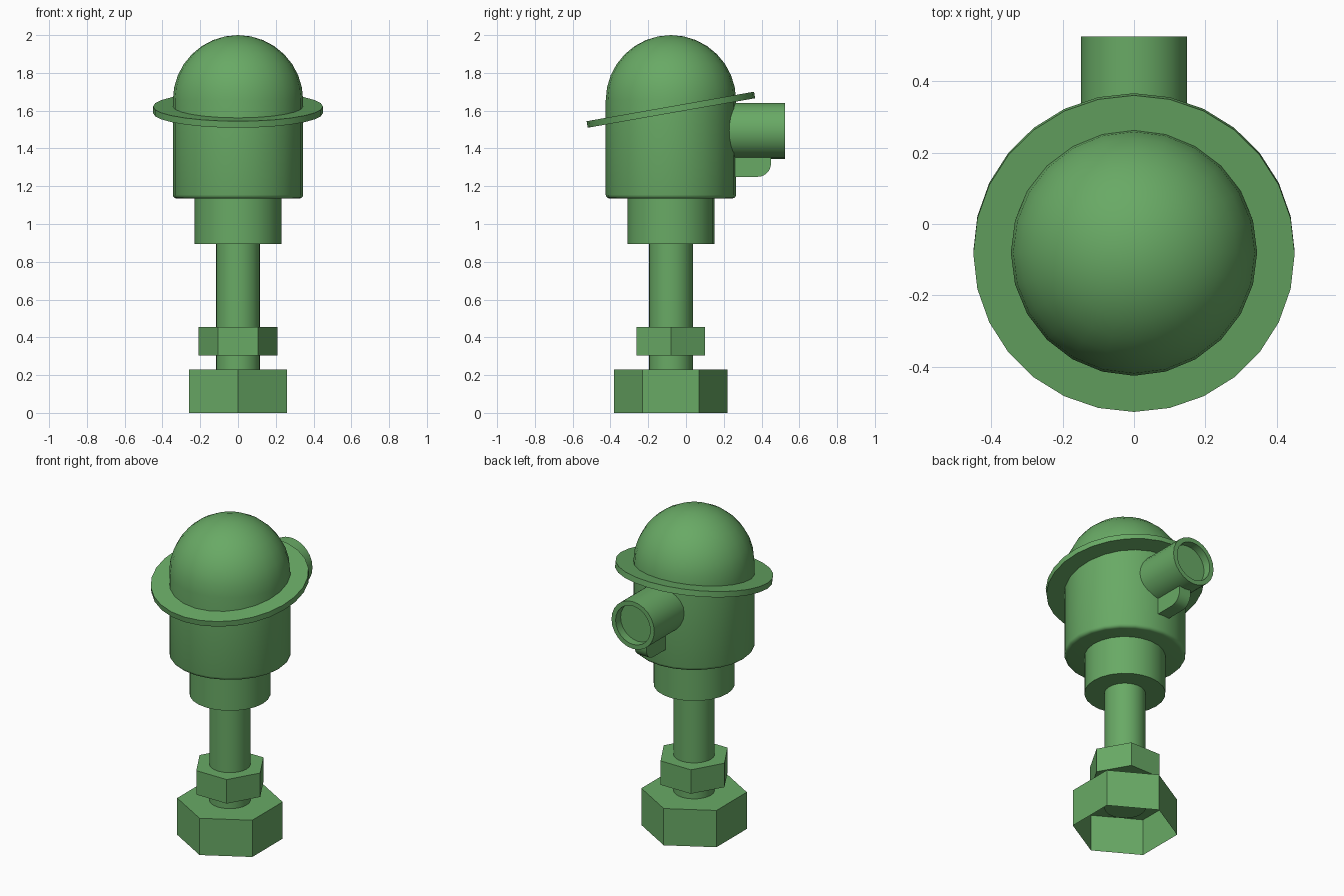
import bpy, bmesh
from math import sin, cos, pi, radians
from mathutils import Matrix

if "Cube" in bpy.data.objects:
    bpy.data.objects.remove(bpy.data.objects["Cube"])

AXIS_Y = -0.08
green = bpy.data.materials.new("green")
green.diffuse_color = (0.14, 0.40, 0.13, 1)
green.use_nodes = True
green.node_tree.nodes["Principled BSDF"].inputs["Base Color"].default_value = green.diffuse_color


def finish(name, bm, matrix, smooth=True):
    """Turn a bmesh into a named, placed, shaded object."""
    bmesh.ops.recalc_face_normals(bm, faces=bm.faces)
    bm.transform(matrix)
    me = bpy.data.meshes.new(name)
    bm.to_mesh(me)
    bm.free()
    me.materials.append(green)
    ob = bpy.data.objects.new(name, me)
    bpy.context.collection.objects.link(ob)
    if smooth:
        bpy.ops.object.select_all(action='DESELECT')
        ob.select_set(True)
        bpy.context.view_layer.objects.active = ob
        bpy.ops.object.shade_smooth_by_angle(angle=radians(35))
    return ob


def lathe(name, profile, sides, turn=0.0, matrix=None, smooth=True):
    """Revolve (radius, height) points; radius 0 closes to a pole."""
    bm = bmesh.new()
    rings = []
    for r, z in profile:
        if r == 0:
            rings.append([bm.verts.new((0, 0, z))] * sides)
        else:
            rings.append([bm.verts.new((r * cos(turn + 2 * pi * i / sides),
                                        r * sin(turn + 2 * pi * i / sides), z))
                          for i in range(sides)])
    for a, b in zip(rings, rings[1:]):
        for i in range(sides):
            j = (i + 1) % sides
            bm.faces.new(list(dict.fromkeys((a[i], a[j], b[j], b[i]))))
    if matrix is None:
        matrix = Matrix.Translation((0, AXIS_Y, 0))
    return finish(name, bm, matrix, smooth)


def disc_profile(r, z0, z1):
    return [(0, z0), (r, z0), (r, z1), (0, z1)]


# Hexagonal foot, open underneath
lathe("hex_foot", [(0.30, 0), (0.30, 0.23), (0, 0.23)], 6, pi / 2, smooth=False)

# Stem, lock nut and collar
lathe("stem", disc_profile(0.117, 0.145, 0.90), 24)
lathe("lock_nut", disc_profile(0.21, 0.305, 0.455), 6, smooth=False)
lathe("collar", disc_profile(0.23, 0.895, 1.14), 24)

# Domed body with a softened lower edge
R, DOME_Z, B = 0.345, 1.655, 0.02
body = [(0, 1.135)]
body += [(R - B + B * sin(t * pi / 6), 1.135 + B - B * cos(t * pi / 6)) for t in range(4)]
body += [(R * cos(t * pi / 16), DOME_Z + R * sin(t * pi / 16)) for t in range(8)]
body += [(0, DOME_Z + R)]
lathe("domed_body", body, 24)

# Tilted brim
lathe("brim", disc_profile(0.45, -0.0175, 0.0175), 28,
      matrix=Matrix.Translation((0, AXIS_Y, 1.605)) @ Matrix.Rotation(radians(10), 4, 'X'))

# Side pipe with a recessed end
lathe("side_pipe", [(0, 0.15), (0.148, 0.15), (0.148, 0.525), (0.12, 0.525),
                    (0.12, 0.475), (0, 0.475)], 24,
      matrix=Matrix.Translation((0, 0, 1.493)) @ Matrix.Rotation(-pi / 2, 4, 'X'))

# Bracket under the pipe, with a rounded outer corner
C = 0.07
outline = [(0.15, 1.42), (0.15, 1.25)]
outline += [(0.45 - C + C * sin(t * pi / 12), 1.25 + C - C * cos(t * pi / 12)) for t in range(7)]
outline += [(0.45, 1.42)]
bm = bmesh.new()
face = bm.faces.new([bm.verts.new((-0.04, y, z)) for y, z in outline])
ext = bmesh.ops.extrude_face_region(bm, geom=[face])
bmesh.ops.translate(bm, vec=(0.08, 0, 0),
                    verts=[v for v in ext["geom"] if isinstance(v, bmesh.types.BMVert)])
finish("pipe_bracket", bm, Matrix.Identity(4))
